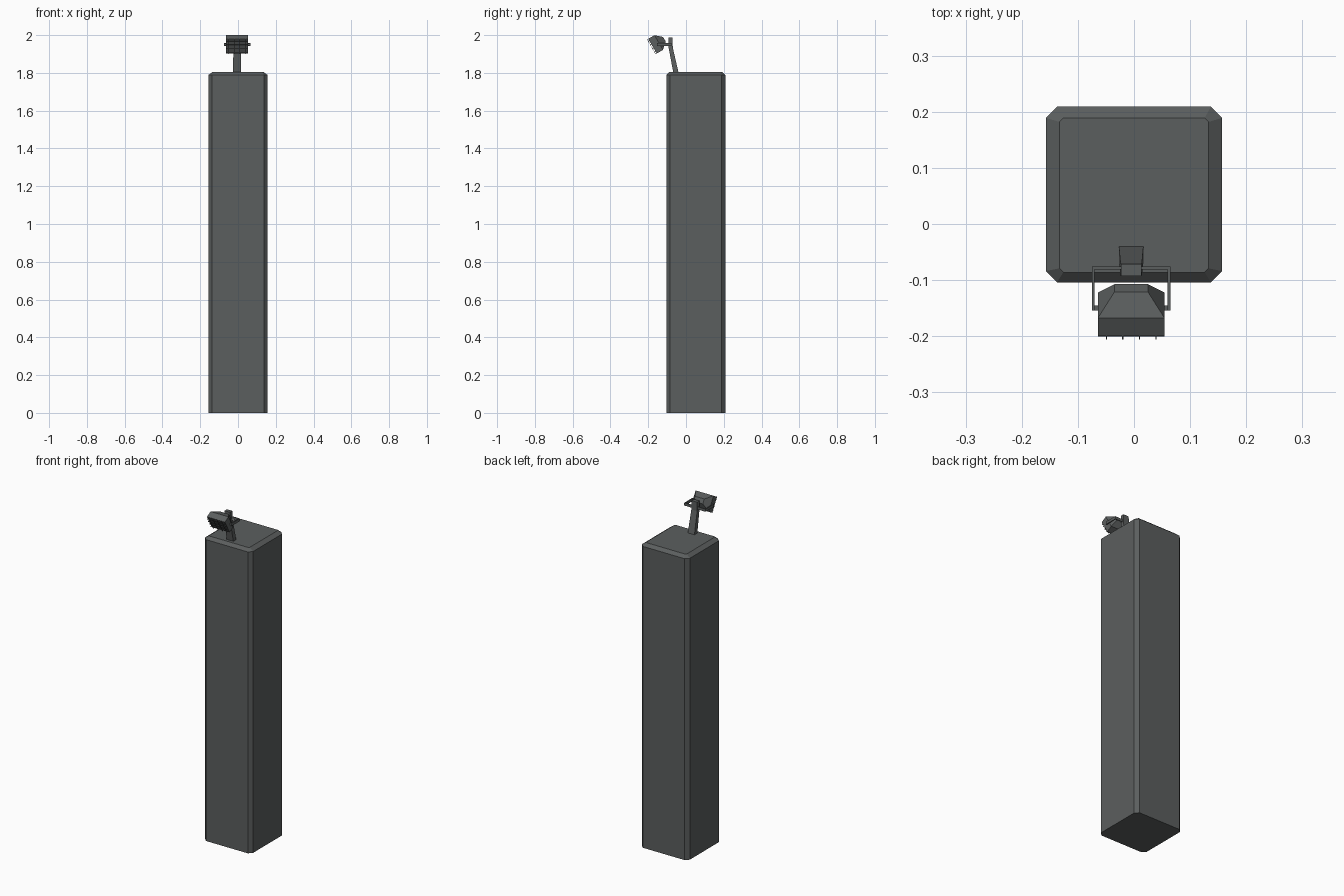
import bpy, bmesh
from math import radians
from mathutils import Matrix, Vector

if "Cube" in bpy.data.objects:
    bpy.data.objects.remove(bpy.data.objects["Cube"])

grey = bpy.data.materials.new("dark_grey")
grey.diffuse_color = (0.105, 0.113, 0.113, 1)
grey.use_nodes = True
grey.node_tree.nodes["Principled BSDF"].inputs["Base Color"].default_value = grey.diffuse_color


def loft(name, rings, matrix=None):
    """Closed solid skinned through rings with equal point counts."""
    bm = bmesh.new()
    loops = [[bm.verts.new(p) for p in r] for r in rings]
    n = len(loops[0])
    for a, b in zip(loops, loops[1:]):
        for i in range(n):
            j = (i + 1) % n
            bm.faces.new((a[i], a[j], b[j], b[i]))
    bm.faces.new(loops[0][::-1])
    bm.faces.new(loops[-1])
    bmesh.ops.recalc_face_normals(bm, faces=bm.faces)
    if matrix:
        bm.transform(matrix)
    return finish(name, bm)


def finish(name, bm):
    me = bpy.data.meshes.new(name)
    bm.to_mesh(me)
    bm.free()
    me.materials.append(grey)
    ob = bpy.data.objects.new(name, me)
    bpy.context.collection.objects.link(ob)
    return ob


def boxes(name, items, matrix=None):
    """Several boxes in one object, each given as (low corner, high corner)."""
    bm = bmesh.new()
    for lo, hi in items:
        lo, hi = Vector(lo), Vector(hi)
        m = Matrix.Translation((lo + hi) / 2) @ Matrix.Diagonal((*(hi - lo), 1))
        bmesh.ops.create_cube(bm, size=1, matrix=m)
    if matrix:
        bm.transform(matrix)
    return finish(name, bm)


def rect(cx, hx, y0, y1, z):
    return [(cx - hx, y0, z), (cx + hx, y0, z), (cx + hx, y1, z), (cx - hx, y1, z)]


def octagon(hx, y0, y1, c, z):
    return [(-hx + c, y0, z), (hx - c, y0, z), (hx, y0 + c, z), (hx, y1 - c, z),
            (hx - c, y1, z), (-hx + c, y1, z), (-hx, y1 - c, z), (-hx, y0 + c, z)]


# Chamfered pillar
loft("pillar", [octagon(0.157, -0.104, 0.209, 0.02, 0),
                octagon(0.157, -0.104, 0.209, 0.02, 1.789),
                octagon(0.133, -0.086, 0.189, 0.007, 1.806)])

# Bent arm that carries the lamp
CX = -0.005
loft("lamp_arm", [rect(CX, 0.022, -0.066, -0.038, 1.795),
                  rect(CX, 0.019, -0.092, -0.070, 1.934),
                  rect(CX, 0.018, -0.093, -0.071, 1.987)])

# U bracket with pivot pins
parts = [((CX - 0.07, -0.081, 1.942), (CX + 0.07, -0.076, 1.958))]
for s in (-1, 1):
    for a, b, y0, y1, h in ((0.065, 0.07, -0.154, -0.076, 0.008),
                            (0.055, 0.067, -0.154, -0.145, 0.005)):
        xs = sorted((CX + s * a, CX + s * b))
        parts.append(((xs[0], y0, 1.95 - h), (xs[1], y1, 1.95 + h)))
boxes("lamp_bracket", parts)

# Lamp housing: local z runs from front to back, local y is down the face
W, H, D = 0.059, 0.045, 0.073
tilt = Matrix.Translation((CX, -0.1775, 1.9415)) @ Matrix.Rotation(radians(-60), 4, 'X')


def face(hx, hy, z):
    return rect(0, hx, -hy, hy, z)


loft("lamp_housing", [face(W - 0.006, H - 0.006, 0.005), face(W - 0.006, H - 0.006, 0),
                      face(W, H, 0), face(W, H, 0.038), face(0.03, 0.014, D)][1:], tilt)

# Wire guard in front of the glass
r, zg = 0.001, -0.006
wires = []
for x in (-0.044, -0.015, 0.015, 0.044):
    wires.append(((x - r, -H, zg - r), (x + r, H, zg + r)))
    for y in (-H + r, H - r):
        wires.append(((x - r, y - r, zg), (x + r, y + r, 0.001)))
for y in (-0.033, -0.011, 0.011, 0.033):
    wires.append(((-W, y - r, zg - r), (W, y + r, zg + r)))
    for x in (-W + r, W - r):
        wires.append(((x - r, y - r, zg), (x + r, y + r, 0.001)))
boxes("lamp_guard", wires, tilt)
